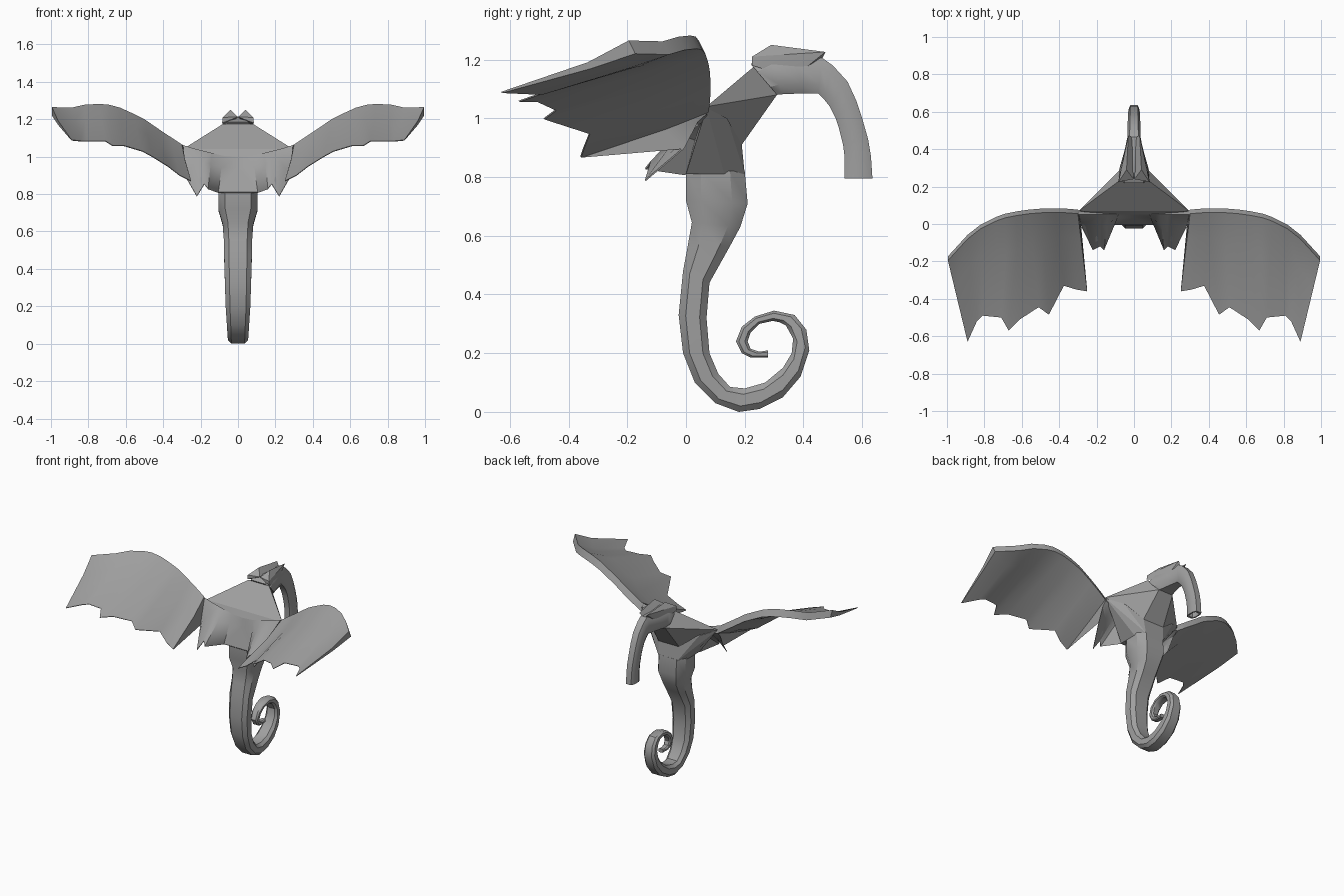
import bpy, bmesh
from mathutils import Vector

grey = bpy.data.materials.new("stone grey")
grey.diffuse_color = (0.35, 0.35, 0.35, 1)


def finish(name, bm, angle=0.6):
    bmesh.ops.recalc_face_normals(bm, faces=bm.faces)
    mesh = bpy.data.meshes.new(name)
    bm.to_mesh(mesh)
    bm.free()
    mesh.materials.append(grey)
    ob = bpy.data.objects.new(name, mesh)
    bpy.context.collection.objects.link(ob)
    bpy.ops.object.select_all(action='DESELECT')
    bpy.context.view_layer.objects.active = ob
    ob.select_set(True)
    bpy.ops.object.shade_smooth_by_angle(angle=angle)
    return ob


def skin(bm, rings):
    """Join equal closed rings of points and cap both ends."""
    rows = [[bm.verts.new(p) for p in ring] for ring in rings]
    n = len(rows[0])
    for a, b in zip(rows, rows[1:]):
        for i in range(n):
            j = (i + 1) % n
            bm.faces.new((a[i], a[j], b[j], b[i]))
    bm.faces.new(rows[0][::-1])
    bm.faces.new(rows[-1])


def tube(name, stations):
    """Eight-sided tube from (outer y, z, inner y, z, half width)."""
    rings = []
    for yo, zo, yi, zi, w in stations:
        ring = []
        for t, s in ((0, .65), (.25, 1), (.75, 1), (1, .65),
                     (1, -.65), (.75, -1), (.25, -1), (0, -.65)):
            ring.append((s * w, yo + (yi - yo) * t, zo + (zi - zo) * t))
        rings.append(ring)
    bm = bmesh.new()
    skin(bm, rings)
    return finish(name, bm)


def hull(name, points, sides=(1, -1), mirror_in_one=True):
    bm = bmesh.new()
    for s in sides:
        for x, y, z in points:
            bm.verts.new((s * x, y, z))
    bmesh.ops.remove_doubles(bm, verts=bm.verts, dist=1e-5)
    res = bmesh.ops.convex_hull(bm, input=bm.verts)
    loose = [v for v in bm.verts if not v.link_faces]
    bmesh.ops.delete(bm, geom=loose, context='VERTS')
    return finish(name, bm, 0.3)


# curled tail with the hips at its top
tube("curled_tail", [
    (0, .82, .20, .82, .105), (0, .72, .21, .71, .105),
    (.02, .645, .185, .63, .082), (.005, .56, .15, .565, .076),
    (-.01, .48, .08, .44, .074), (-.025, .33, .07, .32, .07),
    (-.01, .20, .08, .20, .066), (.03, .10, .11, .13, .06),
    (.10, .03, .15, .085, .056), (.18, 0, .20, .08, .054),
    (.25, .01, .27, .10, .052), (.33, .05, .33, .15, .05),
    (.39, .12, .36, .20, .046), (.42, .21, .365, .25, .042),
    (.41, .28, .34, .295, .038), (.37, .33, .32, .305, .036),
    (.30, .345, .295, .31, .034), (.235, .325, .25, .30, .03),
    (.19, .29, .22, .27, .028), (.17, .24, .21, .24, .025),
    (.19, .20, .22, .215, .022), (.22, .185, .25, .205, .02),
    (.28, .185, .28, .21, .018)])

# head and hanging hollow snout
tube("head_and_snout", [
    (.22, 1.185, .31, 1.08, .08), (.28, 1.215, .33, 1.082, .072),
    (.38, 1.205, .40, 1.085, .05), (.465, 1.205, .45, 1.085, .036),
    (.50, 1.18, .47, 1.065, .035), (.55, 1.125, .49, 1.04, .034),
    (.58, 1.06, .51, 1.0, .033), (.60, 1.0, .52, .97, .032),
    (.62, .93, .535, .91, .031), (.63, .87, .54, .87, .03),
    (.635, .795, .54, .795, .03), (.62, .795, .555, .795, .022),
    (.615, .85, .555, .85, .022)])

# paired brow ridges leaving a groove between them
for label, s in (("right", 1), ("left", -1)):
    hull(label + "_brow_ridge", [
        (.085, .225, 1.18), (.082, .225, 1.21), (.04, .29, 1.25),
        (.03, .475, 1.226), (.002, .24, 1.212), (.005, .46, 1.195),
        (.05, .38, 1.15), (.07, .29, 1.16)], sides=(s,))

# chest, tapering from the shoulders to the neck
hull("chest", [
    (.08, .05, 1.0), (.295, .07, 1.04), (.20, .15, 1.05), (.08, .23, 1.175),
    (.055, .31, 1.08), (.08, .19, .91), (.10, .04, .90)])

# abdomen, tapering from the shoulders to the hips
hull("abdomen", [
    (.08, .05, 1.0), (.29, .07, 1.035), (.20, .14, 1.0), (.08, .19, .91),
    (.105, 0, .81), (.07, .20, .81), (.105, .13, .81)])

# wing stations: leading edge x, y, z then trailing edge x, y, z
WING = [
    (0, .05, 1.0, 0, -.005, .81),
    (.08, .05, 1.005, .105, -.005, .81),
    (.14, .05, 1.02, .16, -.14, .83),
    (.18, .05, 1.03, .18, -.12, .855),
    (.24, .05, 1.045, .22, -.14, .79),
    (.294, .05, 1.062, .283, -.01, .90),
    (.30, .055, 1.065, .25, -.36, .87),
    (.36, .06, 1.105, .31, -.35, .90),
    (.42, .062, 1.145, .375, -.33, .95),
    (.50, .06, 1.20, .455, -.485, 1.0),
    (.56, .055, 1.23, .51, -.445, 1.03),
    (.63, .045, 1.262, .61, -.51, 1.06),
    (.69, .033, 1.278, .67, -.57, 1.06),
    (.74, .015, 1.282, .71, -.50, 1.085),
    (.82, -.025, 1.278, .81, -.49, 1.085),
    (.89, -.08, 1.262, .84, -.52, 1.085),
    (.995, -.195, 1.265, .89, -.63, 1.09)]

# wings: thick leading edge, dished membrane, ragged thin trailing edge
for label, s in (("right", 1), ("left", -1)):
    rings = []
    for st in WING:
        lead, trail = Vector(st[:3]), Vector(st[3:])
        span = trail - lead
        dish = 0.018 if st[0] > .295 else 0
        mid = lead + span * .32 - Vector((0, 0, dish))
        low = lead + Vector((0, .022, -.045))
        under = mid + Vector((0, .01, -.022))
        thin = trail + Vector((0, .003, -.004))
        rings.append([(p.x * s, p.y, p.z)
                      for p in (lead, mid, trail, thin, under, low)])
    bm = bmesh.new()
    skin(bm, rings)
    finish(label + "_wing", bm)
